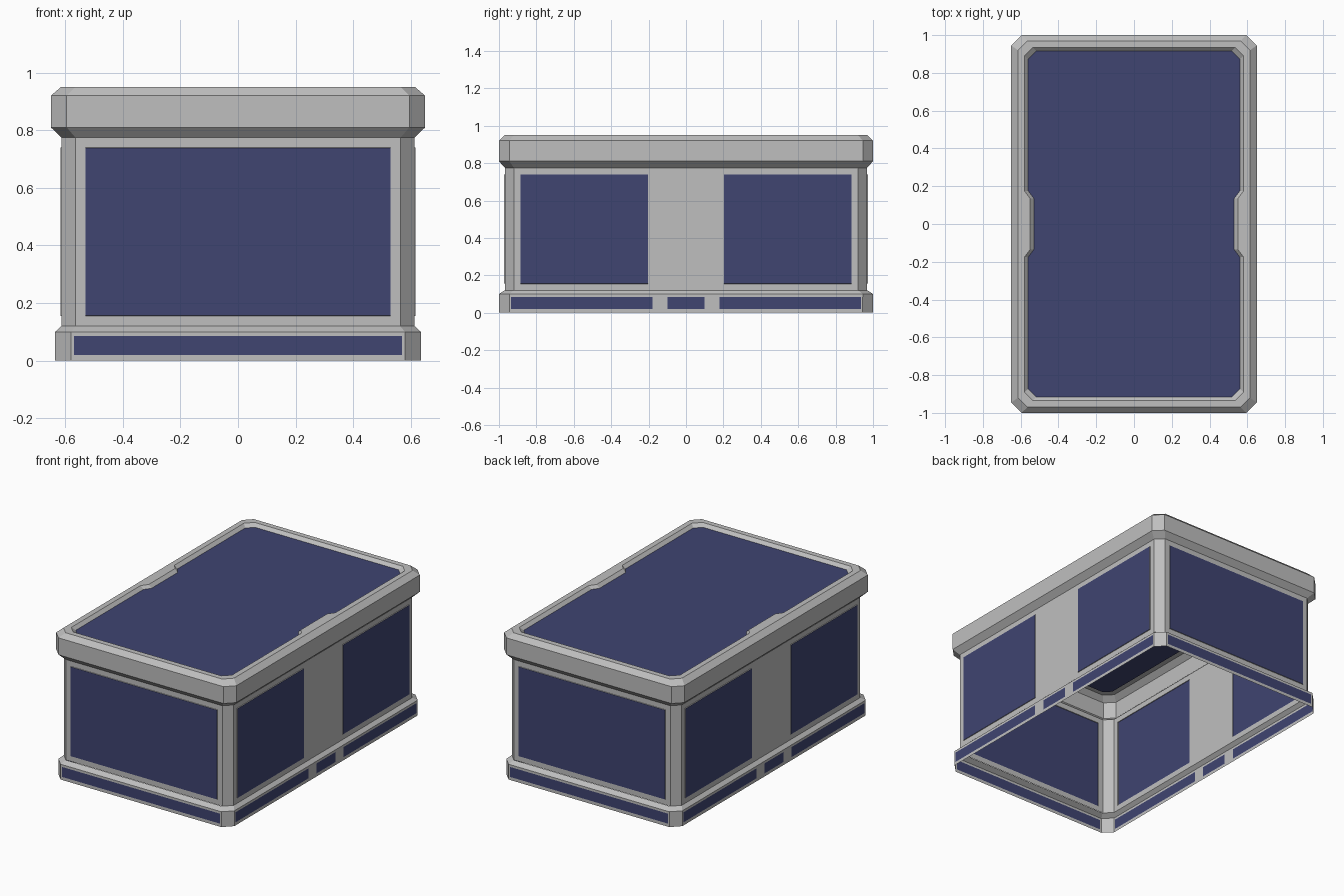
import bpy, bmesh
from mathutils import Vector

if "Cube" in bpy.data.objects:
    bpy.data.objects.remove(bpy.data.objects["Cube"])


def material(name, rgb):
    m = bpy.data.materials.new(name)
    m.diffuse_color = (*rgb, 1)
    m.use_nodes = True
    m.node_tree.nodes["Principled BSDF"].inputs["Base Color"].default_value = m.diffuse_color
    return m


GREY = material("light grey", (0.52, 0.52, 0.52))
BLUE = material("dark blue", (0.05, 0.058, 0.165))


def outline(hx, hy, c, z, notch=None):
    """Chamfered rectangle, counter-clockwise; notch pulls the long sides inward."""
    right = [(hx, -hy + c)]
    if notch is not None:
        right += [(hx, -0.175), (hx - notch, -0.135), (hx - notch, 0.135), (hx, 0.175)]
    right += [(hx, hy - c), (hx - c, hy)]
    half = [(hx - c, -hy)] + right
    pts = half + [(-x, -y) for x, y in half]
    return [Vector((x, y, z)) for x, y in pts]


def loft(rings, cap=False):
    bm = bmesh.new()
    rows = [[bm.verts.new(p) for p in r] for r in rings]
    n = len(rows[0])
    for a, b in zip(rows, rows[1:]):
        for i in range(n):
            j = (i + 1) % n
            bm.faces.new((a[i], a[j], b[j], b[i]))
    if cap:
        bm.faces.new(rows[-1]).material_index = 1
    return bm


def cut_panels(bm, z0, z1, half_x, spans, raise_by):
    """Cut blue panels into the four straight walls."""
    ys = {v for s in spans for v in s}
    planes = [((0, 0, z), (0, 0, 1)) for z in (z0, z1)]
    planes += [((x, 0, 0), (1, 0, 0)) for x in (-half_x, half_x)]
    planes += [((0, y, 0), (0, 1, 0)) for y in sorted(ys)]
    for co, no in planes:
        bmesh.ops.bisect_plane(bm, geom=bm.verts[:] + bm.edges[:] + bm.faces[:],
                               dist=1e-5, plane_co=co, plane_no=no)
    bm.normal_update()
    panels = []
    for f in bm.faces:
        c, n = f.calc_center_median(), f.normal
        if not z0 < c.z < z1:
            continue
        end_wall = abs(n.y) > 0.99 and abs(c.x) < half_x
        side_wall = abs(n.x) > 0.99 and any(a < c.y < b for a, b in spans)
        if end_wall or side_wall:
            panels.append(f)
    if raise_by:
        bmesh.ops.inset_region(bm, faces=panels, thickness=0.001, depth=raise_by,
                               use_even_offset=True, use_boundary=True)
    for f in panels:
        f.material_index = 1


def finish(name, bm):
    me = bpy.data.meshes.new(name)
    bm.to_mesh(me)
    bm.free()
    me.materials.append(GREY)
    me.materials.append(BLUE)
    ob = bpy.data.objects.new(name, me)
    bpy.context.collection.objects.link(ob)
    return ob


# Base skirt with narrow strips
base = loft([outline(0.635, 1.0, 0.055, 0.0),
             outline(0.635, 1.0, 0.055, 0.10),
             outline(0.613, 0.97, 0.05, 0.12)])
cut_panels(base, 0.02, 0.085, 0.57, [(-0.935, -0.18), (-0.10, 0.10), (0.18, 0.935)], 0)
finish("base_skirt", base)

# Body walls with large, slightly raised panels
body = loft([outline(0.613, 0.968, 0.048, 0.12),
             outline(0.613, 0.968, 0.048, 0.775)])
cut_panels(body, 0.155, 0.74, 0.53, [(-0.885, -0.202), (0.202, 0.885)], 0.004)
finish("body_walls", body)

# Top rim with bevels, side notches and the recessed roof panel
rim = loft([outline(0.613, 0.968, 0.048, 0.775, 0),
            outline(0.65, 1.0, 0.055, 0.81, 0),
            outline(0.65, 1.0, 0.055, 0.92, 0),
            outline(0.615, 0.97, 0.05, 0.95, 0),
            outline(0.58, 0.935, 0.045, 0.95, 0.03),
            outline(0.56, 0.915, 0.042, 0.93, 0.03)], cap=True)
finish("roof_rim", rim)
